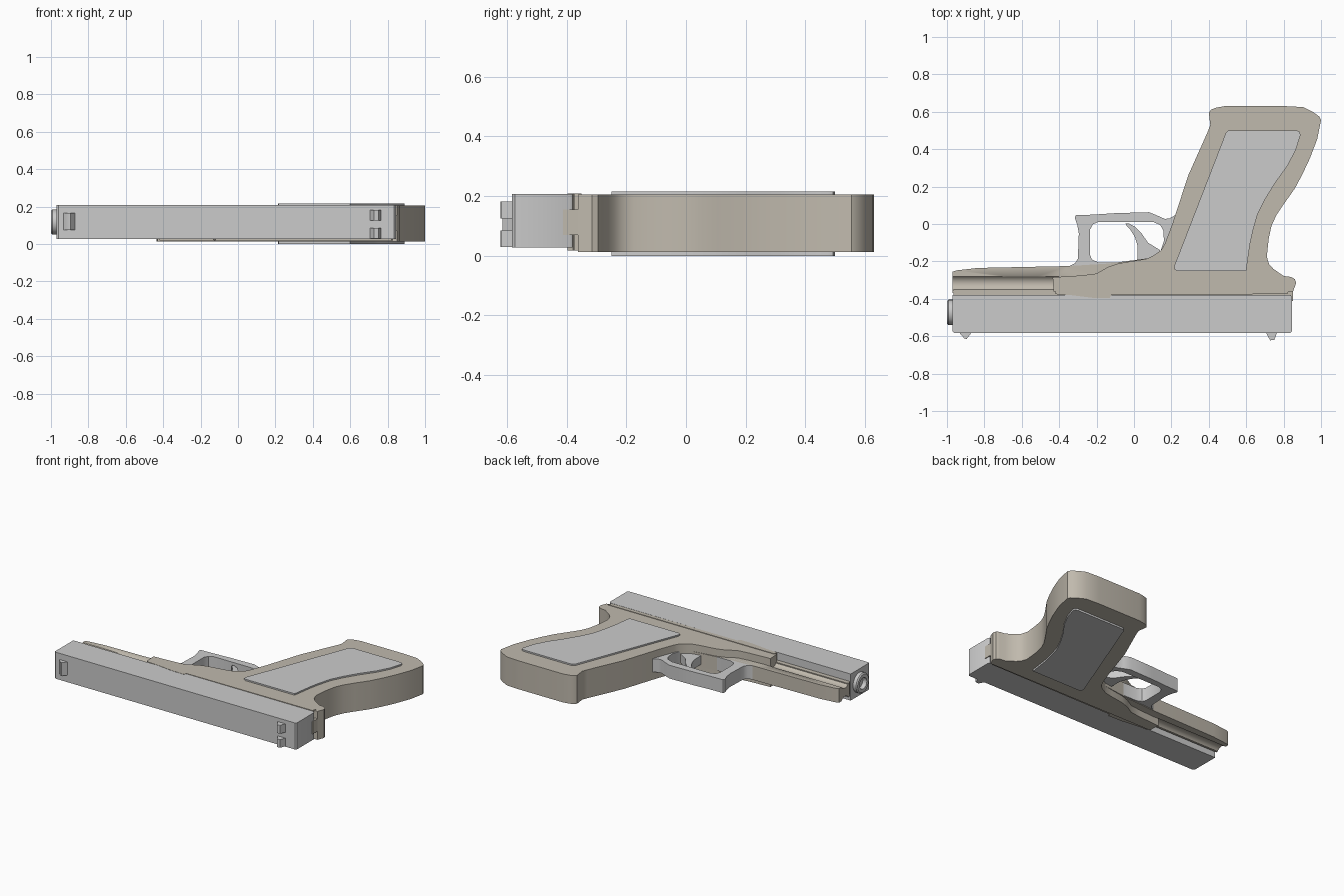
import bpy, bmesh, math
from mathutils import Matrix

if "Cube" in bpy.data.objects:
    bpy.data.objects.remove(bpy.data.objects["Cube"])

brown = bpy.data.materials.new("warm_grey")
brown.diffuse_color = (0.53, 0.49, 0.42, 1)
brown.use_nodes = True
brown.node_tree.nodes["Principled BSDF"].inputs["Base Color"].default_value = brown.diffuse_color


def finish(ob, mat=None, angle=35):
    bpy.ops.object.select_all(action='DESELECT')
    ob.select_set(True)
    bpy.context.view_layer.objects.active = ob
    bpy.ops.object.shade_smooth_by_angle(angle=math.radians(angle))
    if mat:
        ob.data.materials.append(mat)
    return ob


def from_bmesh(name, bm, mat=None):
    bmesh.ops.recalc_face_normals(bm, faces=bm.faces)
    me = bpy.data.meshes.new(name)
    bm.to_mesh(me)
    bm.free()
    ob = bpy.data.objects.new(name, me)
    bpy.context.collection.objects.link(ob)
    return finish(ob, mat)


def prism(name, loops, z0, z1, mat=None):
    """Flat outline (first loop) with optional holes, thickened from z0 to z1."""
    cu = bpy.data.curves.new(name, 'CURVE')
    cu.dimensions, cu.fill_mode = '2D', 'BOTH'
    cu.extrude = (z1 - z0) / 2
    for pts in loops:
        sp = cu.splines.new('POLY')
        sp.points.add(len(pts) - 1)
        for p, (x, y) in zip(sp.points, pts):
            p.co = (x, y, 0, 1)
        sp.use_cyclic_u = True
    tmp = bpy.data.objects.new(name + "_tmp", cu)
    bpy.context.collection.objects.link(tmp)
    dg = bpy.context.evaluated_depsgraph_get()
    me = bpy.data.meshes.new_from_object(tmp.evaluated_get(dg))
    bpy.data.objects.remove(tmp)
    bm = bmesh.new()
    bm.from_mesh(me)
    bpy.data.meshes.remove(me)
    bmesh.ops.remove_doubles(bm, verts=bm.verts, dist=1e-4)
    bmesh.ops.translate(bm, verts=bm.verts, vec=(0, 0, (z0 + z1) / 2))
    return from_bmesh(name, bm, mat)


def box(name, x0, x1, y0, y1, z0, z1, mat=None):
    return prism(name, [[(x0, y0), (x1, y0), (x1, y1), (x0, y1)]], z0, z1, mat)


# Slide
slide = prism("slide", [[(-.97, -.575), (-.96, -.583), (.835, -.583), (.845, -.573),
                         (.845, -.39), (.838, -.38), (-.97, -.38)]], .027, .207)

# Muzzle ring: lathe a small section around the barrel axis
bm = bmesh.new()
sec = [(-.9, .067), (-.993, .067), (-1, .06), (-1, .038), (-.9, .038)]
vs = [bm.verts.new((x, r, 0)) for x, r in sec]
es = [bm.edges.new((vs[i], vs[(i + 1) % 5])) for i in range(5)]
bmesh.ops.spin(bm, geom=vs + es, cent=(0, 0, 0), axis=(1, 0, 0), angle=math.tau,
               steps=32, use_duplicate=False)
bmesh.ops.remove_doubles(bm, verts=bm.verts, dist=1e-4)
bmesh.ops.translate(bm, verts=bm.verts, vec=(0, -.472, .117))
from_bmesh("muzzle", bm)

# Sights
prism("front_sight", [[(-.935, -.58), (-.907, -.612), (-.895, -.615), (-.868, -.58)]], .075, .165)
for i, (z0, z1) in enumerate([(.03, .085), (.125, .182)]):
    prism(f"rear_sight_{i + 1}", [[(.705, -.58), (.728, -.622), (.75, -.62), (.765, -.58)]], z0, z1)

# Main frame and grip
grip_front = [(.015, -.195), (.07, -.185), (.11, -.165), (.145, -.14), (.165, -.105), (.205, 0),
              (.29, .26), (.395, .495), (.408, .53), (.4, .595), (.413, .612), (.44, .622), (.485, .63)]
grip_back = [(.81, .63), (.905, .625), (.955, .6), (.99, .575), (1, .555), (.98, .455), (.94, .35),
             (.9, .265), (.86, .19), (.8, .105), (.76, .045), (.735, -.01), (.72, -.08), (.71, -.175),
             (.722, -.215), (.745, -.24), (.8, -.278), (.84, -.283), (.86, -.295), (.867, -.315), (.85, -.362)]
prism("frame", [[(-.43, -.36), (-.435, -.285), (-.28, -.275), (-.2, -.265), (-.14, -.23), (-.08, -.21)]
                + grip_front + grip_back], .012, .205, brown)

# Dust cover with a round groove along both sides
cover = prism("dust_cover", [[(-.97, -.37), (-.97, -.255), (-.95, -.248), (-.835, -.235), (-.355, -.225),
                              (-.14, -.212), (.1, -.18), (.1, -.37)]], .06, .155, brown)
for z in (.18, .035):
    bm = bmesh.new()
    bmesh.ops.create_cone(bm, cap_ends=True, segments=32, radius1=.045, radius2=.045, depth=.8,
                          matrix=Matrix.Translation((-.8, -.318, z)) @ Matrix.Rotation(math.pi / 2, 4, 'Y'))
    cutter = from_bmesh("groove_cutter", bm)
    cutter.hide_render = True
    cutter.hide_set(True)
    mod = cover.modifiers.new("groove", 'BOOLEAN')
    mod.operation, mod.solver, mod.object = 'DIFFERENCE', 'EXACT', cutter
dg = bpy.context.evaluated_depsgraph_get()
cut_mesh = bpy.data.meshes.new_from_object(cover.evaluated_get(dg))
cover.modifiers.clear()
cover.data = cut_mesh
for ob in [o for o in bpy.data.objects if o.name.startswith("groove_cutter")]:
    bpy.data.objects.remove(ob)

# Rail between frame and slide, and the raised ledge above the guard
box("rail", -.965, .85, -.412, -.35, .07, .155, brown)
prism("side_ledge", [[(-.42, -.35), (-.42, -.375), (-.34, -.38), (-.22, -.395), (-.13, -.397),
                      (-.12, -.378), (.82, -.375), (.83, -.35)]], .018, .2085, brown)

# Trigger guard and trigger
prism("trigger_guard", [
    [(-.345, -.225), (-.315, -.21), (-.3, -.185), (-.295, -.05), (-.303, -.005), (-.317, .035), (-.31, .047),
     (-.22, .05), (-.1, .058), (.08, .063), (.12, .047), (.165, .027), (.19, .03), (.22, .047), (.3, 0),
     (.3, -.24), (-.345, -.24)],
    [(-.235, -.03), (-.22, -.002), (-.19, .012), (.1, .012), (.14, -.005), (.157, -.035), (.16, -.09),
     (.14, -.15), (.09, -.185), (0, -.205), (-.19, -.205), (-.225, -.19), (-.235, -.165)]], .065, .155)
prism("trigger", [[(-.045, .002), (-.03, .004), (.005, -.015), (.04, -.05), (.075, -.1), (.14, -.14),
                   (.14, -.21), (.02, -.21), (.02, -.12), (.005, -.07), (-.02, -.03), (-.04, -.01)]], .08, .14)

# Grip panels on both faces
panel = [(.505, .5), (.87, .5), (.887, .492), (.89, .475), (.865, .395), (.82, .31), (.755, .22), (.7, .13),
         (.66, .05), (.635, -.04), (.62, -.11), (.6, -.25), (.23, -.25), (.217, -.243), (.215, -.225), (.49, .485)]
for i, (z0, z1) in enumerate([(0, .02), (.195, .215)]):
    prism(f"grip_panel_{i + 1}", [panel], z0, z1)
